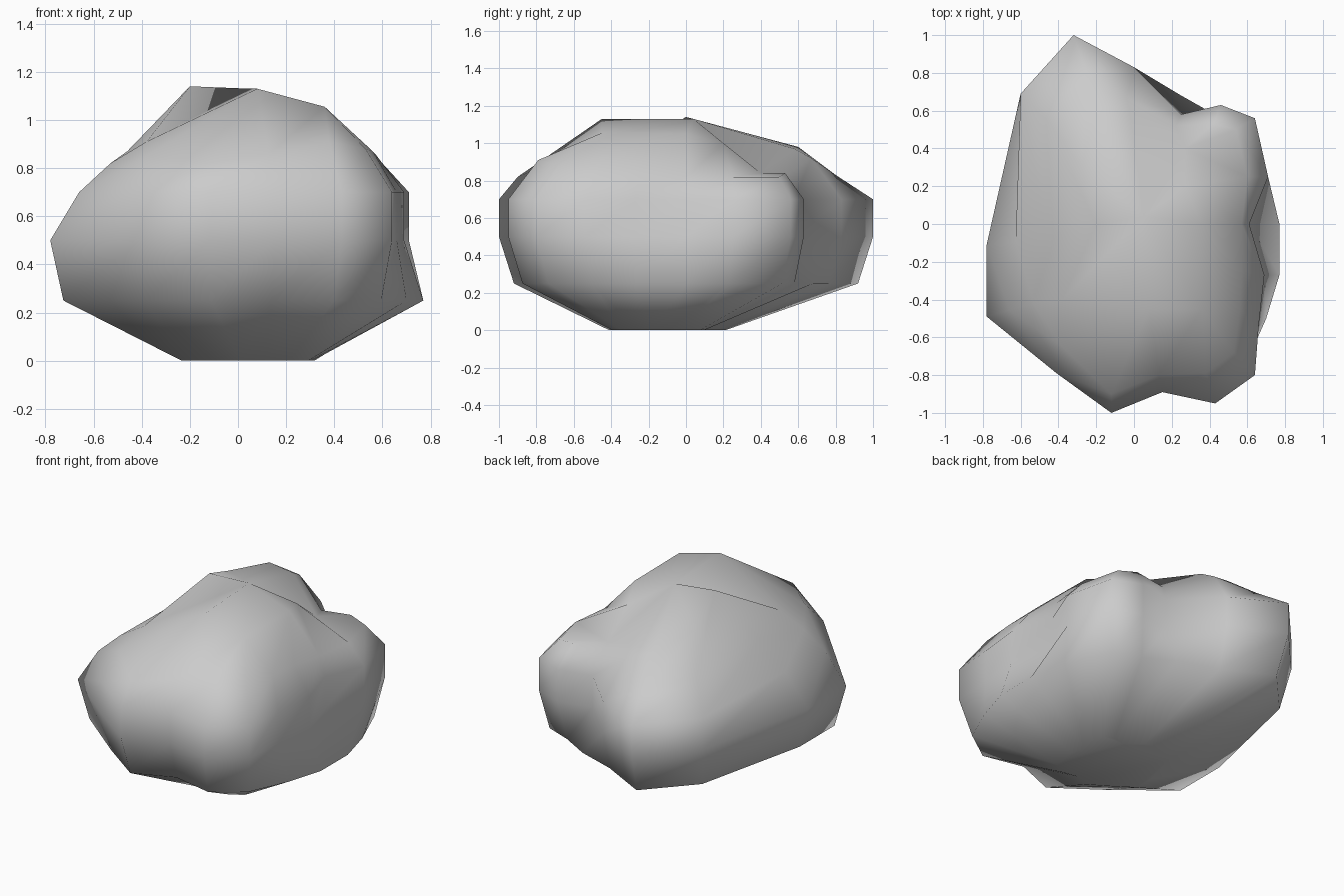
import bpy, bmesh
from math import radians

if "Cube" in bpy.data.objects:
    bpy.data.objects.remove(bpy.data.objects["Cube"])

# Outline at the widest level, counter-clockwise from the front
mid = [(-.12, -1), (.15, -.89), (.43, -.95), (.64, -.8), (.66, -.54), (.69, -.27),
       (.61, 0), (.71, .25), (.64, .56), (.46, .63), (.25, .58), (0, .83),
       (-.32, 1), (-.6, .69), (-.78, -.11), (-.78, -.49), (-.41, -.79)]

# Rounded shoulder above each outline point
shoulder = [(-.12, -.9, .82), (.13, -.8, .86), (.38, -.79, .91), (.53, -.68, .88),
            (.56, -.45, .87), (.57, -.25, .86), (.57, 0, .82), (.6, .25, .82),
            (.54, .5, .82), (.42, .53, .84), (.22, .52, .82), (-.04, .67, .92),
            (-.25, .8, .83), (-.46, .55, .86), (-.46, -.08, .87), (-.53, -.42, .82),
            (-.38, -.65, .85)]

# Crown corners and the number of columns that meet at each
crown_parts = [((.08, -.45, 1.13), 2), ((.36, -.45, 1.055), 3), ((.36, 0, 1.05), 2),
               ((.27, .2, 1.0), 1), ((.27, .4, .84), 3), ((-.02, .58, .97), 1),
               ((-.2, .6, .98), 1), ((-.28, .3, 1.02), 1), ((-.2, 0, 1.14), 1),
               ((-.38, -.4, .91), 2)]
crown = [p for p, n in crown_parts for _ in range(n)]


def base(x, y):
    return (.055 + .37 * x, -.1 + .31 * y, 0)


# low bulges on the right side and below the back gully
bulge = {4: (.7, -.5), 5: (.77, -.27), 6: (.77, 0), 7: (.71, .23), 10: (.25, .68)}


def skirt(i, x, y):
    return (*bulge.get(i, (.93 * x, .92 * y)), .25)


def upper(p, s):
    # the left side starts sloping in lower than the rest
    t = .48 if p[0] < -.7 else 0
    return (p[0] + t * (s[0] - p[0]), p[1] + t * (s[1] - p[1]), .7)


rings = [[base(*p) for p in mid],
         [skirt(i, *p) for i, p in enumerate(mid)],
         [(*p, .5) for p in mid],
         [upper(p, s) for p, s in zip(mid, shoulder)],
         shoulder, crown]

# Boulder: loft the rings, close the bottom and fan the top
bm = bmesh.new()
loops = [[bm.verts.new(p) for p in ring] for ring in rings]
n = len(mid)
for a, b in zip(loops, loops[1:]):
    for i in range(n):
        j = (i + 1) % n
        bm.faces.new((a[i], a[j], b[j], b[i]))
bm.faces.new(loops[0][::-1])
peak = bm.verts.new((.05, .04, 1.13))
for i in range(n):
    bm.faces.new((loops[-1][i], loops[-1][(i + 1) % n], peak))
bmesh.ops.remove_doubles(bm, verts=bm.verts, dist=.001)
bmesh.ops.recalc_face_normals(bm, faces=bm.faces)

mesh = bpy.data.meshes.new("boulder")
bm.to_mesh(mesh)
bm.free()
boulder = bpy.data.objects.new("boulder", mesh)
bpy.context.collection.objects.link(boulder)
bpy.context.view_layer.objects.active = boulder
boulder.select_set(True)
bpy.ops.object.shade_smooth_by_angle(angle=radians(85))
